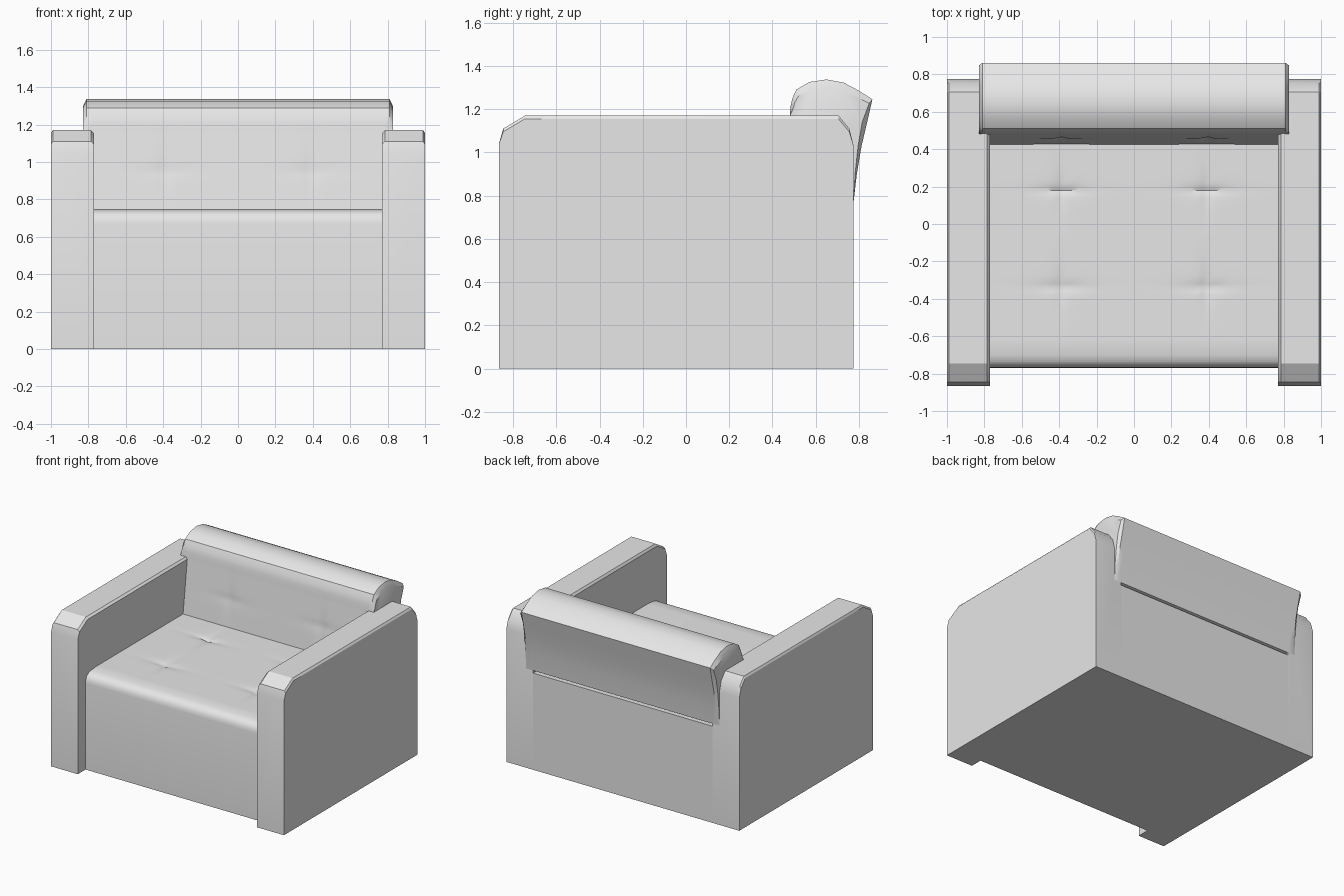
import bpy, bmesh
from math import exp, radians

cube = bpy.data.objects.get("Cube")
if cube:
    bpy.data.objects.remove(cube, do_unlink=True)

fabric = bpy.data.materials.new("grey_fabric")
fabric.use_nodes = True
grey = (0.8, 0.8, 0.8, 1)
fabric.diffuse_color = grey
fabric.node_tree.nodes["Principled BSDF"].inputs["Base Color"].default_value = grey


def loft(name, stations):
    """Skin a closed solid through (x, [(y, z), ...]) cross-sections."""
    bm = bmesh.new()
    rings = [[bm.verts.new((x, y, z)) for y, z in pts] for x, pts in stations]
    n = len(rings[0])
    for a, b in zip(rings, rings[1:]):
        for i in range(n):
            j = (i + 1) % n
            bm.faces.new((a[i], a[j], b[j], b[i]))
    bm.faces.new(rings[0])
    bm.faces.new(rings[-1])
    bmesh.ops.recalc_face_normals(bm, faces=bm.faces[:])
    mesh = bpy.data.meshes.new(name)
    bm.to_mesh(mesh)
    bm.free()
    mesh.materials.append(fabric)
    ob = bpy.data.objects.new(name, mesh)
    bpy.context.collection.objects.link(ob)
    bpy.ops.object.select_all(action='DESELECT')
    ob.select_set(True)
    bpy.context.view_layer.objects.active = ob
    bpy.ops.object.shade_smooth_by_angle(angle=radians(28))
    return ob


def dip(x, t, rows):
    """Cross-shaped crease around each button of the upholstery."""
    dx = abs(abs(x) - 0.39)
    best = 0
    for row in rows:
        dt = abs(t - row)
        best = max(best, exp(-dx / 0.09 - dt / 0.025), exp(-dt / 0.09 - dx / 0.025))
    return best


def spread(a, b, count):
    return [a + (b - a) * i / count for i in range(count + 1)]


# Arms: rounded side profile with a small chamfer along the top edges
arm = [(-0.865, 0), (-0.865, 1.04), (-0.845, 1.11), (-0.745, 1.17),
       (0.705, 1.17), (0.755, 1.11), (0.775, 1.03), (0.775, 0)]
arm_edge = [(y, z - 0.015 if z > 1.1 else z) for y, z in arm]
for side, name in ((1, "left_arm"), (-1, "right_arm")):
    loft(name, [(side * 0.77, arm_edge), (side * 0.785, arm),
                (side * 0.99, arm), (side * 1.0, arm_edge)])

# Seat and base: one block with a rounded front lip and buttoned top
front_lip = [(-0.77, 0), (-0.77, 0.67), (-0.766, 0.695), (-0.755, 0.718), (-0.735, 0.735),
             (-0.70, 0.744)]
seat_top = [(y, 0.75) for y in spread(-0.64, 0.5, 57)]
seat_back = [(0.775, 0.75), (0.775, 0)]
loft("seat_base", [
    (x, front_lip + [(y, z - 0.022 * dip(x, y, (0.18, -0.335))) for y, z in seat_top] + seat_back)
    for x in spread(-0.77, 0.77, 76)])

# Backrest: leaning front, rolled top and a sloping rear that meets the frame
back_front = [(0.42 + 0.06 * t, 0.70 + 0.47 * t) for t in spread(0, 1, 20)]
back_roll = [(0.483, 1.21), (0.492, 1.25), (0.51, 1.29), (0.57, 1.325), (0.65, 1.337),
             (0.73, 1.322), (0.80, 1.285), (0.862, 1.245)]
back_rear = [(0.838, 1.14), (0.812, 1.03), (0.79, 0.90), (0.775, 0.77)]


def back_section(x):
    buttoned = [(y + 0.012 * dip(x, z, (0.95,)), z) for y, z in back_front]
    return buttoned + back_roll + back_rear


def back_cap():
    roll = [(0.65 + (y - 0.65) * 0.93, 1.17 + (z - 1.17) * 0.75) for y, z in back_roll]
    rear = [(y - 0.025 * (z - 0.77) / 0.4, z) for y, z in back_rear]
    return back_front + roll + rear


loft("backrest", [(-0.83, back_cap())]
     + [(x, back_section(x)) for x in spread(-0.81, 0.81, 54)]
     + [(0.83, back_cap())])
